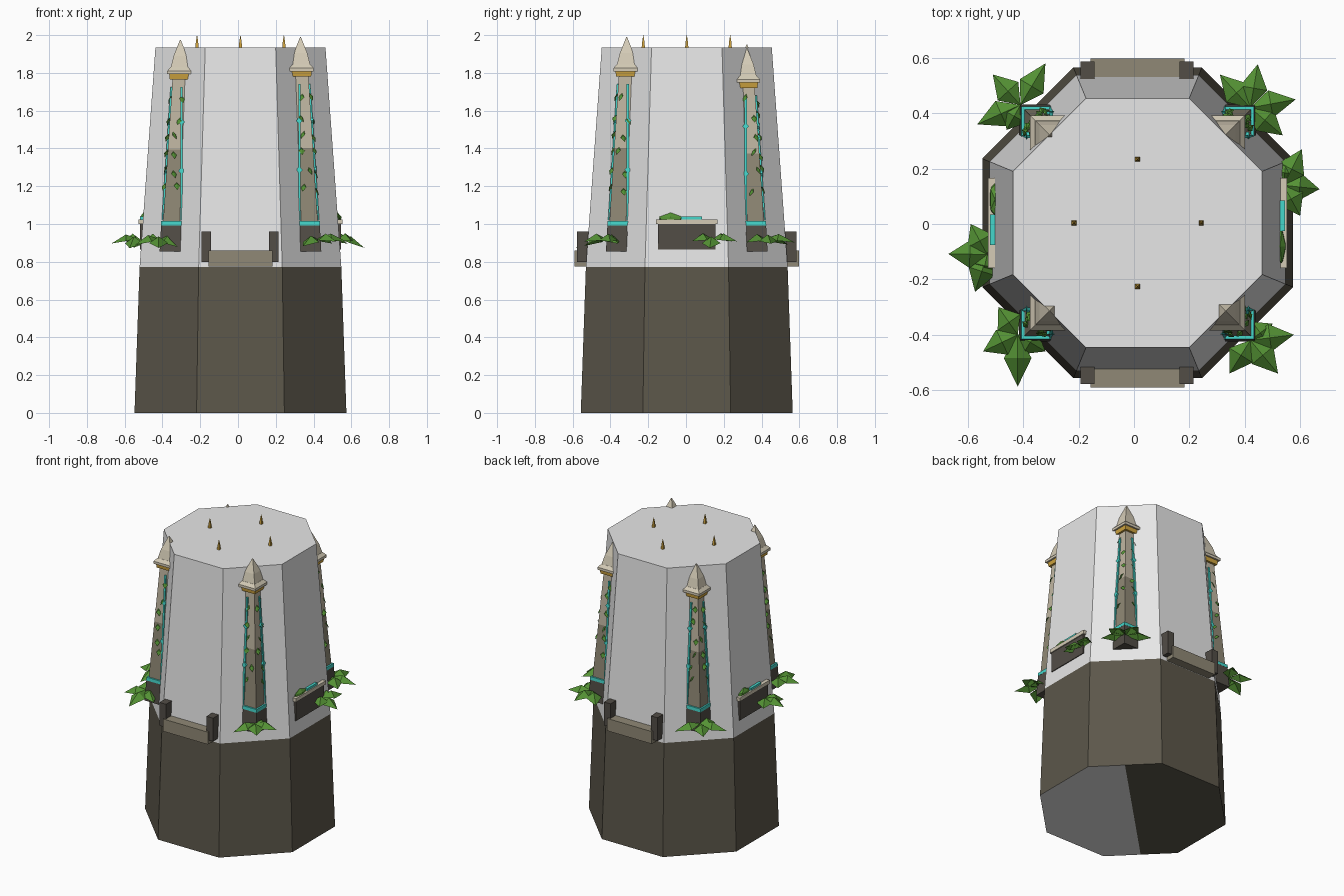
import bpy, bmesh, math, random
from mathutils import Vector, Matrix

random.seed(4)
default_cube = bpy.data.objects.get("Cube")
if default_cube:
    bpy.data.objects.remove(default_cube, do_unlink=True)

CENTRE = Vector((0.013, 0.004, 0))


def material(name, red, green, blue):
    mat = bpy.data.materials.new(name)
    mat.use_nodes = True
    colour = (red, green, blue, 1)
    mat.diffuse_color = colour
    mat.node_tree.nodes["Principled BSDF"].inputs["Base Color"].default_value = colour
    return mat


pale_wall = material("pale grey wall", 0.8, 0.8, 0.8)
dark_rock = material("dark brown rock", 0.107, 0.095, 0.069)
cap_stone = material("light cap stone", 0.66, 0.6, 0.47)
light_stone = material("light shaft stone", 0.53, 0.47, 0.36)
mid_stone = material("mid stone", 0.28, 0.25, 0.18)
plinth_stone = material("dark plinth stone", 0.085, 0.075, 0.062)
gold = material("gold", 0.62, 0.37, 0.05)
teal = material("teal glow", 0.06, 0.68, 0.6)
leaf_green = material("leaf green", 0.09, 0.29, 0.035)


def finish(name, bm, *mats):
    mesh = bpy.data.meshes.new(name)
    bm.to_mesh(mesh)
    bm.free()
    for mat in mats:
        mesh.materials.append(mat)
    obj = bpy.data.objects.new(name, mesh)
    bpy.context.collection.objects.link(obj)
    return obj


def loft(name, rings, mats, sides=4, pick=None):
    """Stack of regular polygons; each ring is (x, y, z, apothem)."""
    bm = bmesh.new()
    loops = []
    for x, y, z, apothem in rings:
        radius = apothem / math.cos(math.pi / sides)
        angles = [(i + 0.5) * math.tau / sides for i in range(sides)]
        loops.append([bm.verts.new((x + radius * math.cos(a), y + radius * math.sin(a), z))
                      for a in angles])
    bm.faces.new(loops[0][::-1])
    bm.faces.new(loops[-1])
    for level, (low, high) in enumerate(zip(loops, loops[1:])):
        for i in range(sides):
            j = (i + 1) % sides
            face = bm.faces.new((low[i], low[j], high[j], high[i]))
            face.material_index = pick[level] if pick else 0
    return finish(name, bm, *mats)


def box(name, low, high, mat):
    bm = bmesh.new()
    low, high = Vector(low), Vector(high)
    bmesh.ops.create_cube(bm, size=1, matrix=Matrix.Translation((low + high) / 2)
                          @ Matrix.Diagonal((*(high - low), 1)))
    return finish(name, bm, mat)


def leaf(bm, root, tip, width):
    """Folded kite with a raised midrib."""
    root, tip = Vector(root), Vector(tip)
    along = tip - root
    side = Vector((-along.y, along.x, 0)).normalized() * width / 2
    middle = root + along * 0.45
    lift = Vector((0, 0, width * 0.35))
    a, b, left, right, ridge = [bm.verts.new(p) for p in (
        root, tip, middle + side, middle - side, middle + lift)]
    for face in ((a, ridge, left), (a, right, ridge), (ridge, b, left), (ridge, right, b)):
        bm.faces.new(face)


# Eight-sided tower: dark foot, pale wall
tower = loft("tower", [(*CENTRE.xy, 0, 0.561), (*CENTRE.xy, 0.772, 0.534),
                       (*CENTRE.xy, 1.935, 0.45)], (dark_rock, pale_wall), 8, (0, 1))
bm = bmesh.new()
bm.from_mesh(tower.data)
bm.normal_update()
underside = [f for f in bm.faces if f.normal.z < -0.9]
edges = list({e for f in underside for e in f.edges})
verts = list({v for f in underside for v in f.verts})
bmesh.ops.bisect_plane(bm, geom=underside + edges + verts, plane_co=CENTRE, plane_no=(1, -1, 0))
bm.normal_update()
for face in bm.faces:
    middle = face.calc_center_median() - CENTRE
    if face.normal.z > 0.9 or (face.normal.z < -0.9 and middle.x > middle.y):
        face.material_index = 1
bm.to_mesh(tower.data)
bm.free()

# Roof spikes
for i in range(4):
    angle = i * math.pi / 2
    x, y = CENTRE.x + 0.23 * math.cos(angle), CENTRE.y + 0.23 * math.sin(angle)
    loft("roof_spike", [(x, y, 1.93, 0.009), (x, y, 1.965, 0.006), (x, y, 2, 0.0005)], (gold,))


# Corner pillars, leaning in with the wall
def pillar(sx, sy, top):
    def at(offset, z, half):
        return CENTRE.x + sx * offset, CENTRE.y + sy * offset, z, half

    drop = top - 1.985
    neck = 1.775 + drop
    loft("pillar_plinth", [at(0.37, 0.855, 0.058), at(0.368, 0.995, 0.052)], (plinth_stone,))
    loft("pillar_glow_ring", [at(0.367, 0.993, 0.054), at(0.366, 1.015, 0.054)], (teal,))
    loft("pillar_shaft", [at(0.365, 1, 0.045), at(0.342, 1.4 + drop / 2, 0.042),
                          at(0.32, neck, 0.04)], (mid_stone, light_stone), 4, (0, 1))
    loft("pillar_gold_band", [at(0.319, neck, 0.055), at(0.319, neck + 0.028, 0.058)], (gold,))
    loft("pillar_cap", [at(0.318, neck + 0.028, 0.07), at(0.318, neck + 0.045, 0.07),
                        at(0.318, neck + 0.065, 0.052)], (cap_stone,))
    loft("pillar_spire", [at(0.318, neck + 0.06, 0.052), at(0.318, neck + 0.125, 0.036),
                          at(0.318, top, 0.002)], (cap_stone,))

    # Glowing strips with diamonds on the two outer faces
    def face_point(axis, lateral, z, out):
        t = (z - 1) / (neck - 1)
        outward = 0.41 - 0.05 * t + out
        x, y = (outward, lateral) if axis == 0 else (lateral, outward)
        return CENTRE + Vector((sx * x, sy * y, z))

    for axis in (0, 1):
        bm = bmesh.new()
        flat = [(0.306, 1.02), (0.318, 1.02), (0.318, neck - 0.04), (0.306, neck - 0.04)]
        shapes = [flat]
        for z in (1.285 + drop / 3, 1.545 + drop / 2):
            shapes.append([(0.312, z - 0.02), (0.329, z), (0.312, z + 0.02), (0.295, z)])
        for depth, shape in enumerate(shapes):
            out = 0.008 if depth == 0 else 0.011
            front = [bm.verts.new(face_point(axis, u, z, out)) for u, z in shape]
            back = [bm.verts.new(face_point(axis, u, z, -0.002)) for u, z in shape]
            bm.faces.new(front)
            bm.faces.new(back[::-1])
            for i in range(4):
                j = (i + 1) % 4
                bm.faces.new((front[i], back[i], back[j], front[j]))
        bmesh.ops.recalc_face_normals(bm, faces=bm.faces)
        finish("pillar_glow_strip", bm, teal)

        # Small ivy leaves
        bm = bmesh.new()
        for i in range(6):
            z = 1.2 + i * 0.095 + random.uniform(-0.02, 0.02)
            u = 0.35 + random.uniform(-0.02, 0.03) - 0.06 * (z - 1.2)
            root = face_point(axis, u, z, 0)
            tip = face_point(axis, u + random.uniform(-0.025, 0.025), z - 0.04, 0.014)
            leaf(bm, root, tip, 0.035)
        finish("ivy_leaves", bm, leaf_green)


for sx, sy, top in ((1, -1, 1.99), (-1, -1, 1.975), (1, 1, 1.93), (-1, 1, 1.95)):
    pillar(sx, sy, top)

# Balcony ledges, front and back
for s in (-1, 1):
    def span(near, far):
        return sorted((CENTRE.y + s * near, CENTRE.y + s * far))
    y0, y1 = span(0.47, 0.594)
    box("balcony_ledge", (-0.157, y0, 0.775), (0.183, y1, 0.86), mid_stone)
    y0, y1 = span(0.5, 0.582)
    for x in (-0.168, 0.19):
        box("balcony_post", (x - 0.025, y0, 0.8), (x + 0.025, y1, 0.96), plinth_stone)

# Planters on the two sides, each a half turn from the other
for s in (1, -1):
    def planter_box(name, low, high, mat):
        corners = [(CENTRE.x + s * p[0], CENTRE.y + s * p[1], p[2]) for p in (low, high)]
        box(name, [min(c) for c in zip(*corners)], [max(c) for c in zip(*corners)], mat)
    planter_box("planter_box", (0.49, -0.153, 0.865), (0.533, 0.153, 1.002), plinth_stone)
    planter_box("planter_rim", (0.49, -0.163, 1), (0.54, 0.163, 1.025), cap_stone)
    planter_box("planter_glow_bar", (0.515, -0.03, 1.025), (0.533, 0.08, 1.04), teal)
    bm = bmesh.new()
    place = Matrix.Translation((CENTRE.x + s * 0.515, CENTRE.y - s * 0.085, 1.02))
    bmesh.ops.create_icosphere(bm, subdivisions=1, radius=1,
                               matrix=place @ Matrix.Diagonal((0.022, 0.07, 0.04, 1)))
    finish("planter_bush", bm, leaf_green)

# Broad leaves: root, then leaf tips
clusters = [
    ((-0.42, -0.4), (-0.545, -0.46), (-0.42, -0.587), (-0.32, -0.46), (-0.49, -0.3)),
    ((0.42, -0.42), (0.577, -0.4), (0.52, -0.54), (0.345, -0.54), (0.5, -0.36)),
    ((0.42, 0.42), (0.447, 0.577), (0.584, 0.45), (0.537, 0.32), (0.31, 0.54)),
    ((-0.41, 0.43), (-0.51, 0.54), (-0.32, 0.58), (-0.566, 0.36), (-0.46, 0.34)),
    ((0.54, 0.14), (0.606, 0.27), (0.67, 0.126), (0.6, 0.03), (0.55, 0.24)),
    ((-0.53, -0.11), (-0.67, -0.108), (-0.574, -0.245), (-0.59, 0), (-0.55, -0.2)),
]
for root, *tips in clusters:
    bm = bmesh.new()
    for tip in tips:
        leaf(bm, (*root, 0.92), (*tip, random.uniform(0.87, 0.91)), 0.1)
    finish("leaf_cluster", bm, leaf_green)
